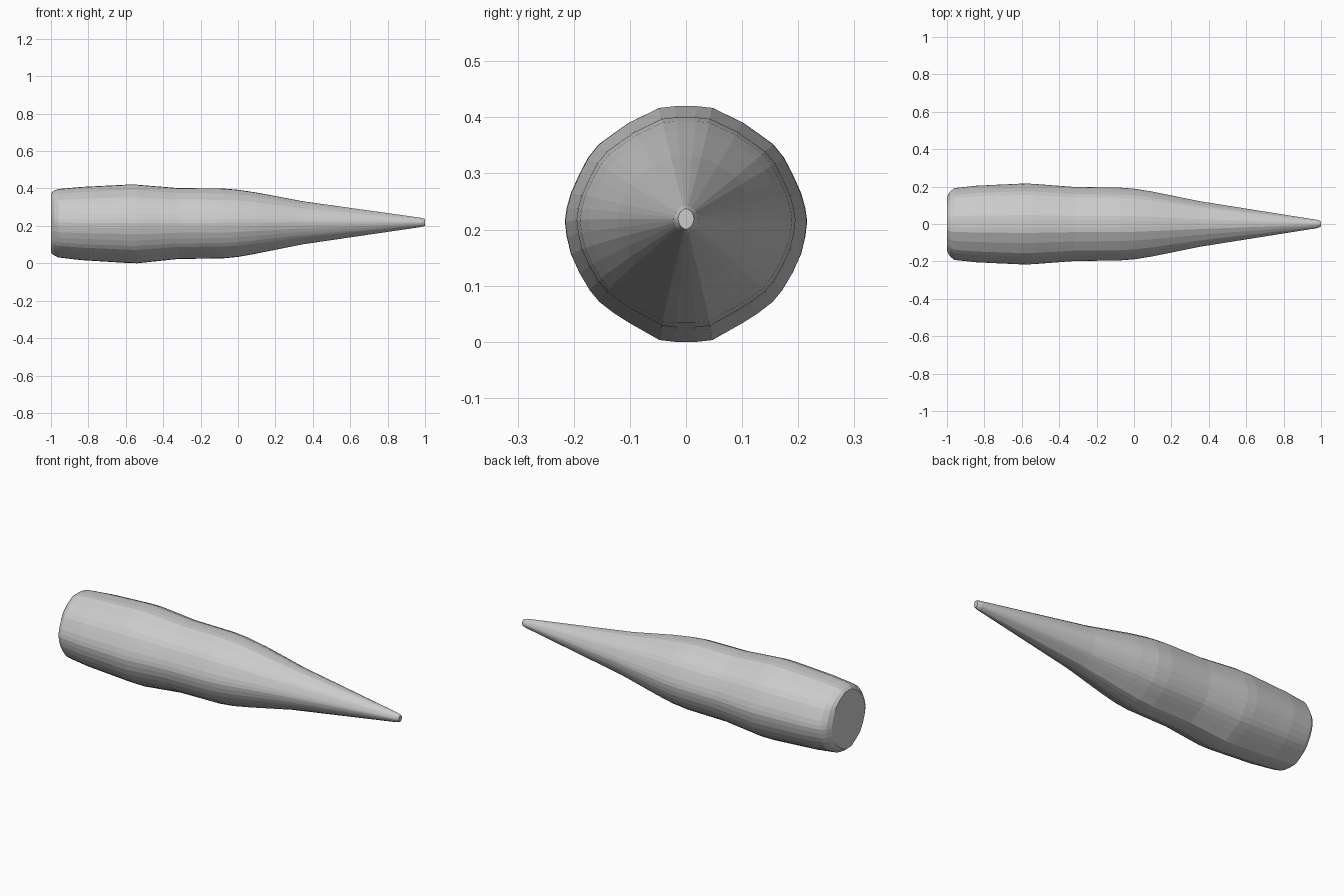
import bpy, bmesh

# Half cross-section (y, z) as fractions of the half width / half height, top to bottom
half = [(0.09, 1.0), (0.22, 0.985), (0.34, 0.925), (0.47, 0.86), (0.60, 0.765), (0.72, 0.675),
        (0.81, 0.56), (0.88, 0.42), (0.95, 0.26), (0.985, 0.13), (1.0, 0.02),
        (0.985, -0.11), (0.95, -0.26), (0.88, -0.42), (0.80, -0.56), (0.72, -0.66),
        (0.60, -0.755), (0.47, -0.84), (0.34, -0.915), (0.22, -0.985), (0.09, -1.0)]
section = half + [(-y, z) for y, z in reversed(half)]

# Stations along the length: x, half width, bottom z, top z
stations = [(-1.0, 0.145, 0.055, 0.375), (-0.985, 0.172, 0.043, 0.387), (-0.96, 0.192, 0.031, 0.397),
            (-0.84, 0.205, 0.017, 0.408), (-0.6, 0.216, 0.002, 0.42), (-0.54, 0.215, 0.0, 0.42),
            (-0.32, 0.198, 0.023, 0.402), (-0.08, 0.195, 0.026, 0.40), (0.0, 0.189, 0.034, 0.393),
            (0.1, 0.173, 0.052, 0.378), (0.35, 0.122, 0.102, 0.331), (0.98, 0.022, 0.194, 0.243),
            (1.0, 0.014, 0.201, 0.237)]

# Lofted body with closed ends
bm = bmesh.new()
rings = []
for x, w, lo, hi in stations:
    mid, h = (lo + hi) / 2, (hi - lo) / 2
    rings.append([bm.verts.new((x, y * w, mid + z * h)) for y, z in section])
n = len(section)
for a, b in zip(rings, rings[1:]):
    for i in range(n):
        j = (i + 1) % n
        bm.faces.new((a[i], a[j], b[j], b[i]))
bm.faces.new(rings[0])
bm.faces.new(rings[-1])
bmesh.ops.recalc_face_normals(bm, faces=bm.faces)
mesh = bpy.data.meshes.new("tapered_body")
bm.to_mesh(mesh)
bm.free()
body = bpy.data.objects.new("tapered_body", mesh)
bpy.context.collection.objects.link(body)
